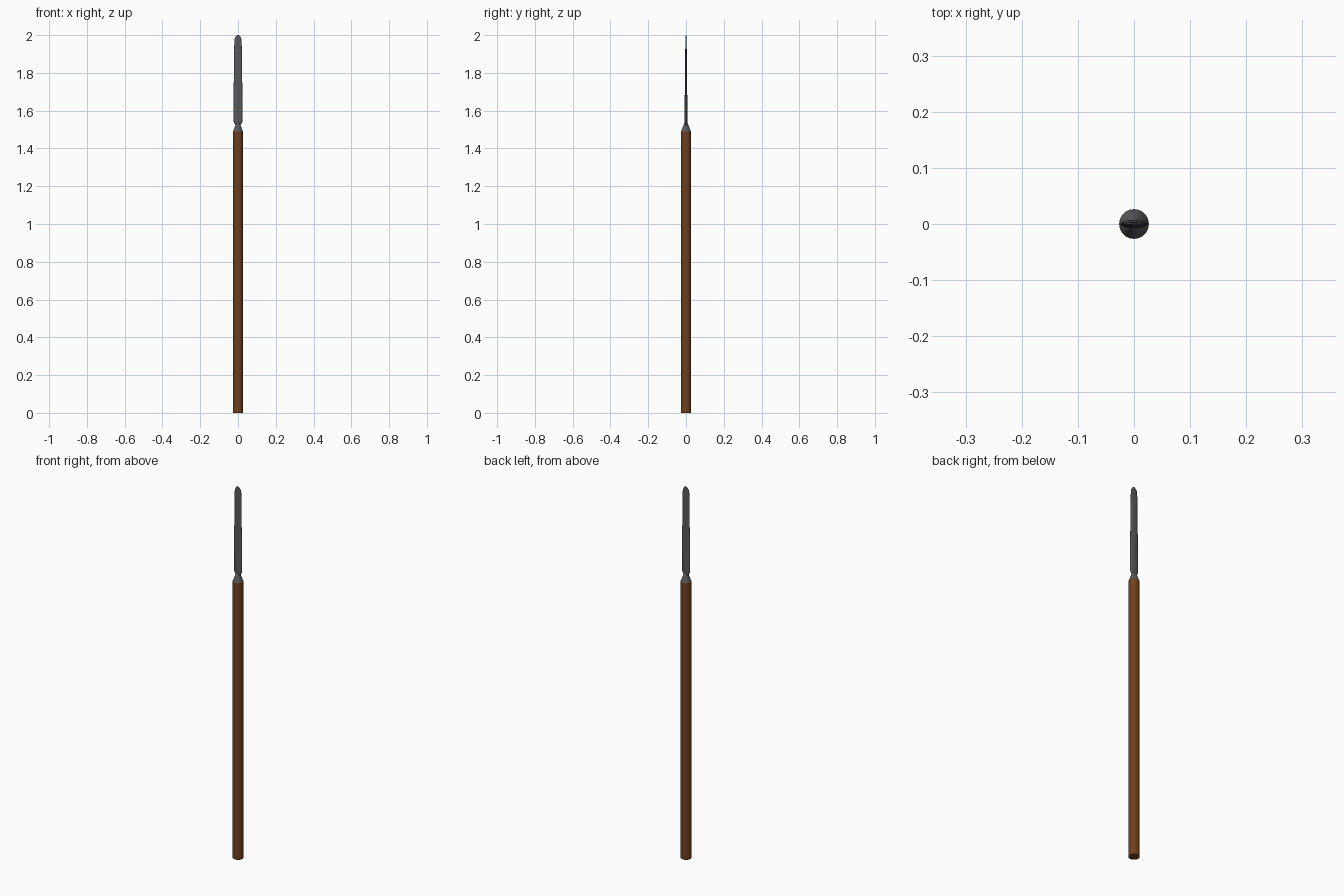
import bpy, bmesh, math

if "Cube" in bpy.data.objects:
    bpy.data.objects.remove(bpy.data.objects["Cube"])

SIDES = 32

def material(name, rgb):
    m = bpy.data.materials.new(name)
    m.diffuse_color = (*rgb, 1)
    m.use_nodes = True
    m.node_tree.nodes["Principled BSDF"].inputs["Base Color"].default_value = m.diffuse_color
    return m

def loft(name, sections, mat, power=1.0):
    """Skin elliptical sections (z, half width, half depth) and cap both ends."""
    bm = bmesh.new()
    rings = []
    for z, rx, ry in sections:
        ring = []
        for i in range(SIDES):
            a = 2 * math.pi * i / SIDES
            ring.append(bm.verts.new((rx * math.cos(a), ry * math.sin(a), z)))
        rings.append(ring)
    for lo, hi in zip(rings, rings[1:]):
        for i in range(SIDES):
            j = (i + 1) % SIDES
            bm.faces.new((lo[i], lo[j], hi[j], hi[i]))
    bm.faces.new(rings[0][::-1])
    bm.faces.new(rings[-1])
    me = bpy.data.meshes.new(name)
    bm.to_mesh(me)
    bm.free()
    ob = bpy.data.objects.new(name, me)
    bpy.context.collection.objects.link(ob)
    me.materials.append(mat)
    bpy.context.view_layer.objects.active = ob
    ob.select_set(True)
    bpy.ops.object.shade_smooth_by_angle(angle=math.radians(30))
    ob.select_set(False)
    return ob

wood = material("wood", (0.16, 0.05, 0.012))
steel = material("steel", (0.10, 0.10, 0.10))

# Round wooden shaft
loft("shaft", [(0, .0265, .0265), (1.49, .0265, .0265)], wood)

# Conical collar joining shaft and blade
loft("collar", [(1.49, .0265, .0265), (1.545, .004, .004)], steel)

# Thin tapering blade with a rounded tip
loft("blade", [(1.515, .010, .004), (1.545, .0245, .0075), (1.60, .0245, .0075),
               (1.97, .0195, .0035), (1.985, .0165, .003), (1.995, .010, .002),
               (2.0, .003, .001)], steel)
